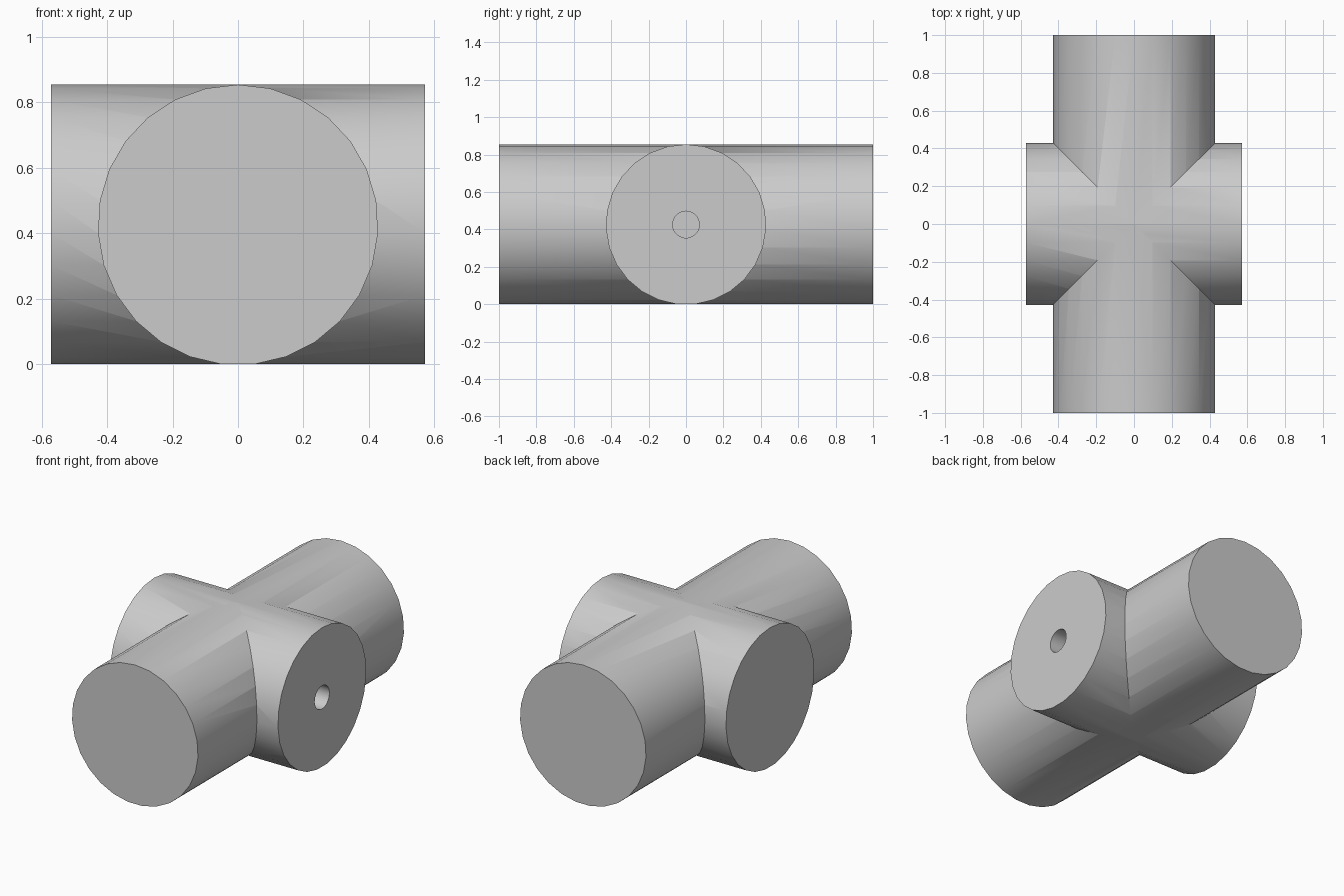
import bpy, bmesh
from math import pi, cos
from mathutils import Matrix

cube = bpy.data.objects.get("Cube")
if cube:
    bpy.data.objects.remove(cube, do_unlink=True)

SIDES = 27
RADIUS = 3 / 7
ARM = 4 / 7                              # half length of the short cross pipe
HOLE_R = 0.5 / 7
HOLE_DEPTH = 0.4
AXIS_Z = RADIUS * cos(pi / SIDES)        # the lowest flat side rests on the floor

grey = bpy.data.materials.new("light grey")
grey.use_nodes = True
grey.diffuse_color = (0.6, 0.6, 0.6, 1)
grey.node_tree.nodes["Principled BSDF"].inputs["Base Color"].default_value = grey.diffuse_color


def rod(name, radius, length, turn, x=0):
    """Horizontal cylinder with a corner on top; turn swings it about z."""
    bm = bmesh.new()
    place = (Matrix.Translation((x, 0, AXIS_Z))
             @ Matrix.Rotation(turn, 4, "Z") @ Matrix.Rotation(pi / 2, 4, "X"))
    bmesh.ops.create_cone(bm, cap_ends=True, segments=SIDES, radius1=radius,
                          radius2=radius, depth=length, matrix=place)
    mesh = bpy.data.meshes.new(name)
    bm.to_mesh(mesh)
    bm.free()
    mesh.materials.append(grey)
    obj = bpy.data.objects.new(name, mesh)
    bpy.context.collection.objects.link(obj)
    return obj


def combine(body, tool, operation):
    """Apply a boolean and discard the tool."""
    mod = body.modifiers.new(operation.lower(), "BOOLEAN")
    mod.operation, mod.solver, mod.object = operation, "EXACT", tool
    tool.hide_render = True
    bpy.ops.object.select_all(action="DESELECT")
    body.select_set(True)
    bpy.context.view_layer.objects.active = body
    bpy.ops.object.modifier_apply(modifier=mod.name)
    bpy.data.objects.remove(tool, do_unlink=True)


# Long pipe joined to the shorter cross pipe
body = rod("cross_pipe_body", RADIUS, 2, 0)
combine(body, rod("cross_arm", RADIUS, 2 * ARM, pi / 2), "UNION")

# Blind hole in the left end
combine(body, rod("hole_cutter", HOLE_R, 2 * HOLE_DEPTH, pi / 2, ARM), "DIFFERENCE")

bpy.ops.object.shade_smooth_by_angle(angle=pi / 6)
